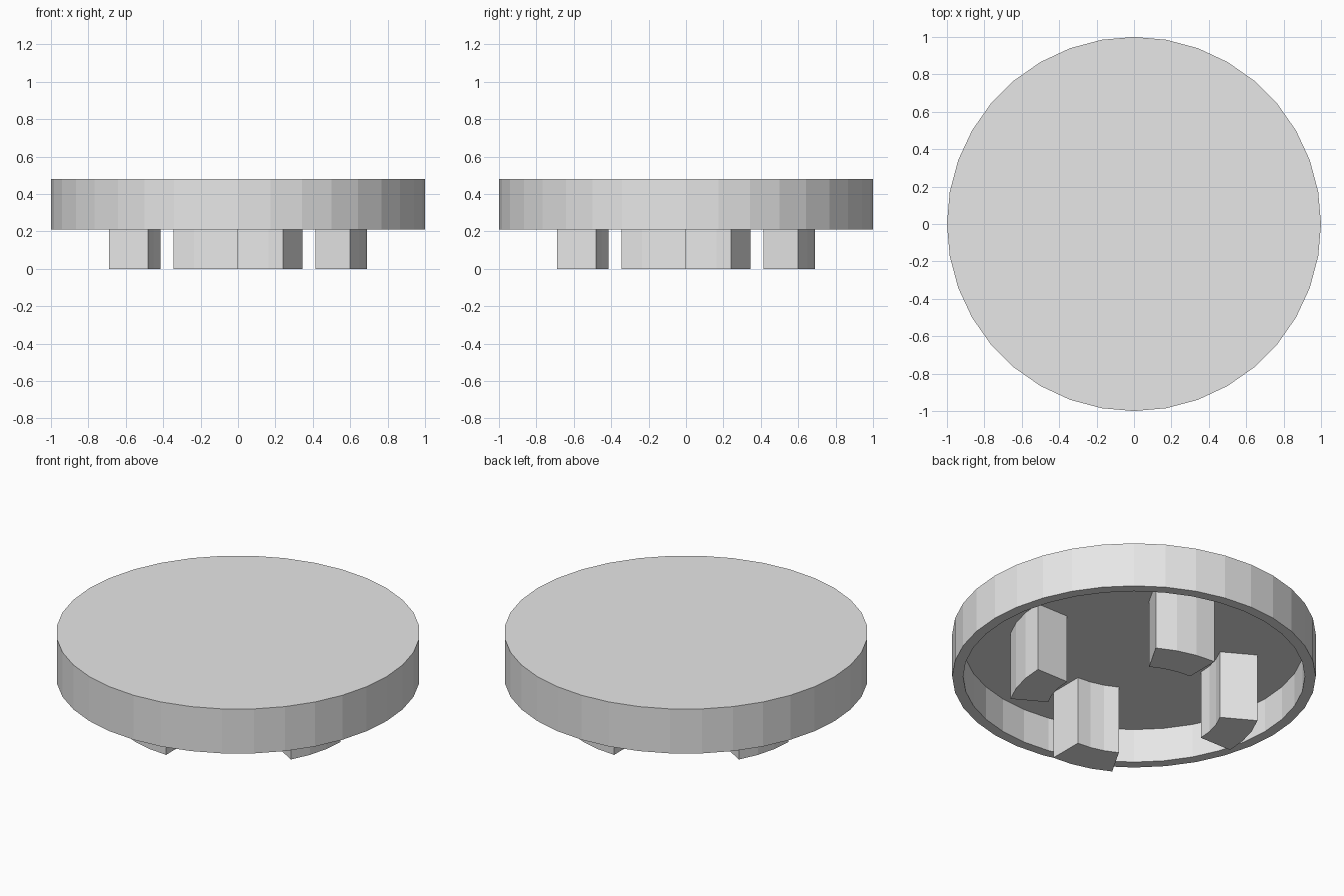
import bpy, bmesh
from math import cos, sin, radians

if "Cube" in bpy.data.objects:
    bpy.data.objects.remove(bpy.data.objects["Cube"], do_unlink=True)

# Main dimensions
TOP, RIM_BOTTOM, CEILING = 0.48, 0.21, 0.416
R_OUT, R_IN = 1.0, 0.94
LEG_OUT, LEG_IN = 0.69, 0.48
STEP = 10  # degrees per facet

grey = bpy.data.materials.new("light_grey")
grey.use_nodes = True
colour = (0.8, 0.8, 0.8, 1.0)
grey.diffuse_color = colour
grey.node_tree.nodes["Principled BSDF"].inputs["Base Color"].default_value = colour


def finish(name, bm):
    bmesh.ops.recalc_face_normals(bm, faces=bm.faces)
    mesh = bpy.data.meshes.new(name)
    bm.to_mesh(mesh)
    bm.free()
    mesh.materials.append(grey)
    obj = bpy.data.objects.new(name, mesh)
    bpy.context.collection.objects.link(obj)
    return obj


def arc(bm, radius, z, angles):
    return [bm.verts.new((radius * cos(radians(a)), radius * sin(radians(a)), z))
            for a in angles]


# Hollow round lid: four rings joined by walls, closed by two discs
bm = bmesh.new()
profile = [(R_OUT, TOP), (R_OUT, RIM_BOTTOM), (R_IN, RIM_BOTTOM), (R_IN, CEILING)]
rings = [arc(bm, r, z, range(0, 360, STEP)) for r, z in profile]
for a, b in zip(rings, rings[1:]):
    for i in range(len(a)):
        bm.faces.new((a[i - 1], a[i], b[i], b[i - 1]))
bm.faces.new(rings[0])
bm.faces.new(rings[-1])
finish("lid", bm)


# Curved legs: ring sectors extruded up to the underside of the lid
def make_leg(name, start):
    bm = bmesh.new()
    angles = list(range(start, start + 31, STEP))
    outline = arc(bm, LEG_OUT, 0, angles) + arc(bm, LEG_IN, 0, angles[::-1])
    base = bm.faces.new(outline)
    new = bmesh.ops.extrude_face_region(bm, geom=[base], use_keep_orig=True)["geom"]
    bmesh.ops.translate(bm, vec=(0, 0, CEILING),
                        verts=[g for g in new if isinstance(g, bmesh.types.BMVert)])
    finish(name, bm)


for name, start in (("back_leg", 60), ("right_leg", 150),
                    ("front_leg", 240), ("left_leg", 330)):
    make_leg(name, start)
